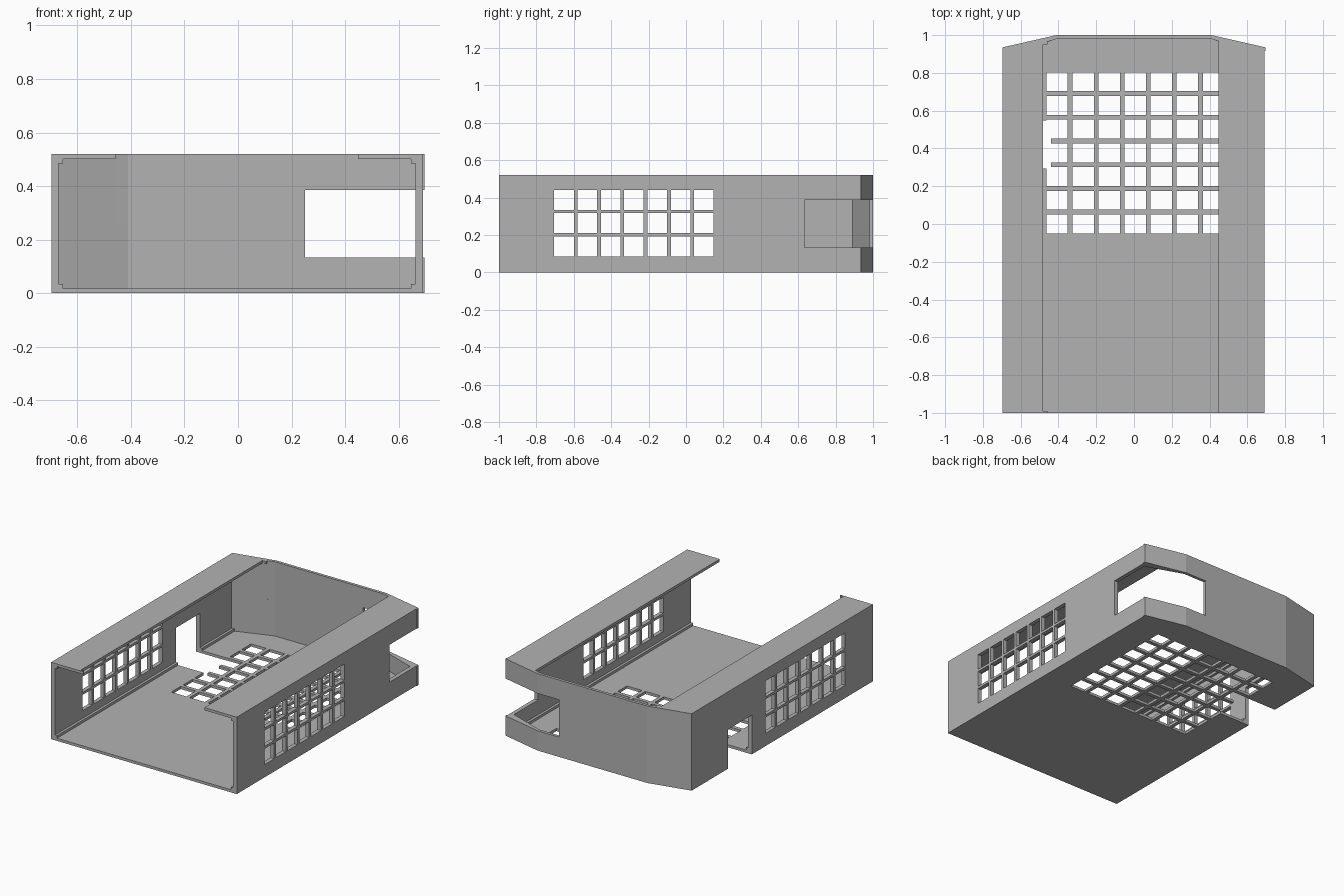
import bpy
import bmesh

if "Cube" in bpy.data.objects:
    bpy.data.objects.remove(bpy.data.objects["Cube"], do_unlink=True)

grey = bpy.data.materials.new("grey_plastic")
grey.use_nodes = True
GREY = (0.45, 0.45, 0.45, 1)
grey.diffuse_color = GREY
grey.node_tree.nodes["Principled BSDF"].inputs["Base Color"].default_value = GREY

HEIGHT, SKIN = 0.52, 0.018


def add_object(name, bm):
    bmesh.ops.recalc_face_normals(bm, faces=bm.faces)
    mesh = bpy.data.meshes.new(name)
    bm.to_mesh(mesh)
    bm.free()
    mesh.materials.append(grey)
    obj = bpy.data.objects.new(name, mesh)
    bpy.context.collection.objects.link(obj)
    return obj


def prism(name, outline, z0, z1):
    """Extrude a plan outline from z0 to z1."""
    bm = bmesh.new()
    face = bm.faces.new([bm.verts.new((x, y, z0)) for x, y in outline])
    top = bmesh.ops.extrude_face_region(bm, geom=[face])["geom"]
    verts = [v for v in top if isinstance(v, bmesh.types.BMVert)]
    bmesh.ops.translate(bm, verts=verts, vec=(0, 0, z1 - z0))
    return add_object(name, bm)


def boxes(name, spans):
    """One mesh of separate boxes, each given as x, y and z ranges."""
    bm = bmesh.new()
    for span in spans:
        for v in bmesh.ops.create_cube(bm, size=1)["verts"]:
            v.co = [(a + b) / 2 + c * (b - a) for c, (a, b) in zip(v.co, span)]
    return add_object(name, bm)


def cells(start, pitch, width, count):
    return [(start + i * pitch, start + i * pitch + width) for i in range(count)]


def cut(obj, cutters):
    for cutter in cutters:
        cutter.hide_render = True
        mod = obj.modifiers.new("cut", "BOOLEAN")
        mod.operation = "DIFFERENCE"
        mod.solver = "EXACT"
        mod.object = cutter
    deps = bpy.context.evaluated_depsgraph_get()
    mesh = bpy.data.meshes.new_from_object(obj.evaluated_get(deps))
    obj.modifiers.clear()
    obj.data = mesh


# Outer body with the angled back corners and a small rear lip on the left side
case = prism("case_shell", [
    (-0.697, -1), (0.691, -1), (0.691, 0.917), (0.696, 0.917), (0.696, 0.935),
    (0.41, 1), (-0.41, 1), (-0.697, 0.935)], 0, HEIGHT)

# Hollow interior, open at the front
cavity = prism("cavity_cutter", [
    (-0.67, -1.1), (0.663, -1.1), (0.663, 0.89), (0.41, 0.98),
    (-0.41, 0.98), (-0.67, 0.89)], SKIN, HEIGHT - SKIN)

# Long opening in the top, leaving a flange along each side
slot = prism("top_slot_cutter", [
    (-0.457, -1.1), (0.448, -1.1), (0.448, 0.967), (0.41, 0.98), (-0.41, 0.98),
    (-0.457, 0.965), (-0.457, 0.95), (-0.483, 0.95), (-0.483, -0.99),
    (-0.457, -0.99)], HEIGHT / 2, HEIGHT + 0.1)

# Ventilation grids through the floor and both side walls
floor_grid = boxes("floor_grid_cutter", [
    (x, y, (-0.1, 0.1))
    for x in cells(-0.464, 0.138, 0.113, 7)
    for y in cells(-0.05, 0.1255, 0.1, 7)])
side_grid = boxes("side_grid_cutter", [
    ((-0.8, 0.8), y, z)
    for y in cells(-0.705, 0.1247, 0.105, 7)
    for z in cells(0.086, 0.1235, 0.107, 3)])

# Rear corner window and the notch in the right wall and floor
window = boxes("rear_window_cutter", [((0.25, 0.8), (0.633, 1.1), (0.134, 0.386))])
notch = boxes("side_notch_cutter", [((-0.8, -0.44), (0.293, 0.549), (-0.1, 0.265))])

cutters = [cavity, slot, floor_grid, side_grid, window, notch]
cut(case, cutters)

# Thin rails along the four inner corners
RAIL = 0.017
rails = boxes("corner_rails", [
    (x, (-1, 0.895), z)
    for x in ((-0.672, -0.67 + RAIL), (0.663 - RAIL, 0.665))
    for z in ((SKIN - 0.002, SKIN + RAIL), (HEIGHT - SKIN - RAIL, HEIGHT - SKIN + 0.002))])
cut(rails, [notch])

for cutter in cutters:
    bpy.data.objects.remove(cutter, do_unlink=True)
